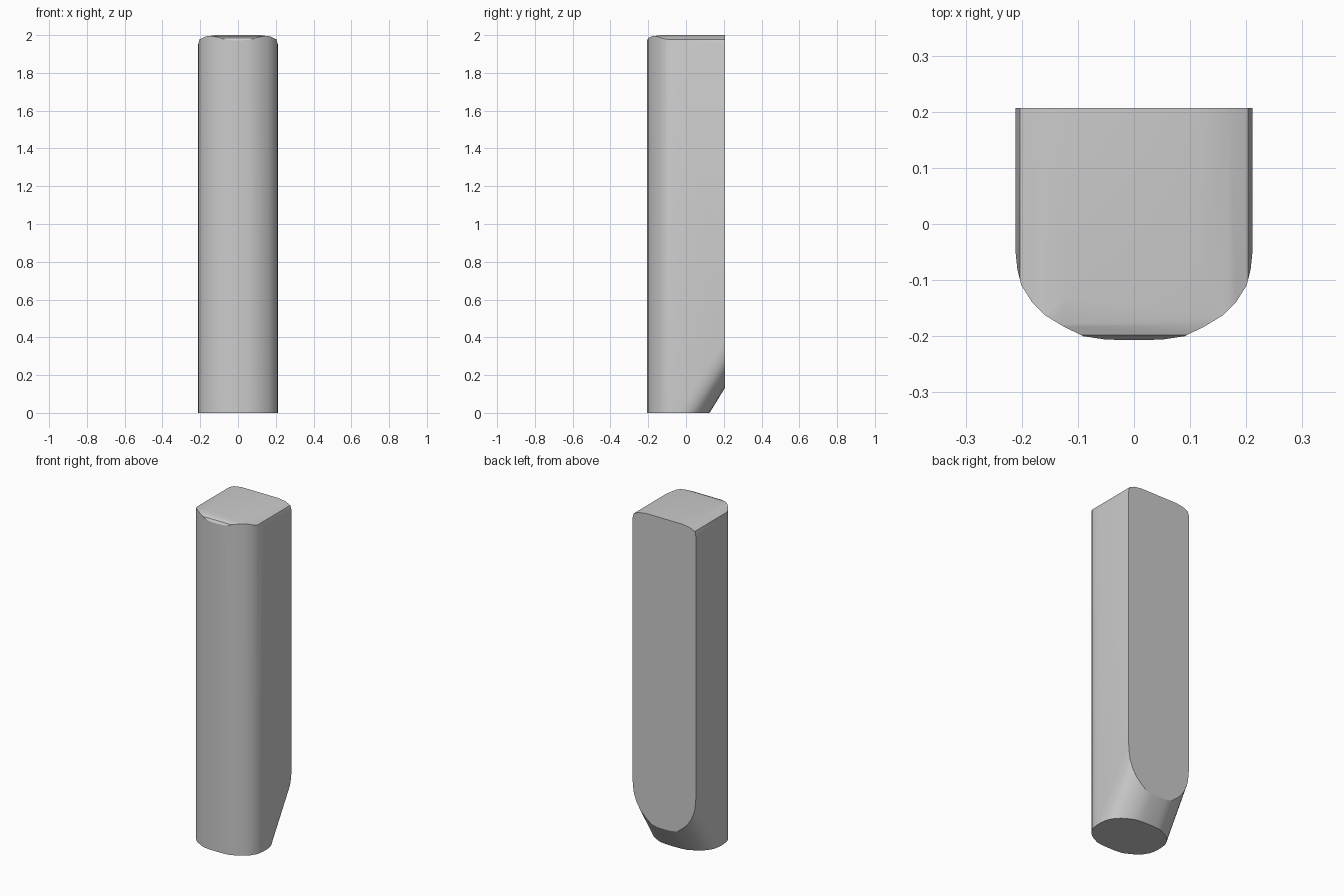
import bpy, bmesh
from mathutils import Vector

if "Cube" in bpy.data.objects:
    bpy.data.objects.remove(bpy.data.objects["Cube"])

# Rounded foot outline: one quarter, mirrored in x and about y = YC
YC, BACK, TOP = -0.041, 0.207, 2.0
quarter = [(0.211, 0.01), (0.208, 0.039), (0.201, 0.068), (0.182, 0.098),
           (0.158, 0.122), (0.125, 0.142), (0.09, 0.159), (0.05, 0.165), (0, 0.166)]
outline = {(sx * x, YC + sy * y) for x, y in quarter for sx in (1, -1) for sy in (1, -1)}

bm = bmesh.new()
# Hull of the foot swept up and slanted backwards
for x, y in outline:
    for dy, z in ((0, 0), (0, TOP), (0.5, 0.815), (0.5, TOP)):
        bm.verts.new((x, y + dy, z))
hull = bmesh.ops.convex_hull(bm, input=bm.verts)
junk = [v for v in set(hull["geom_interior"] + hull["geom_unused"])
        if isinstance(v, bmesh.types.BMVert)]
bmesh.ops.delete(bm, geom=junk, context='VERTS')


def slice_off(point, normal):
    """Cut away everything beyond a plane and cap the opening."""
    cut = bmesh.ops.bisect_plane(bm, geom=bm.verts[:] + bm.edges[:] + bm.faces[:],
                                 dist=1e-6, plane_co=point, plane_no=Vector(normal).normalized(),
                                 clear_outer=True)
    edges = [e for e in bm.edges if e.is_boundary]
    if edges:
        bmesh.ops.holes_fill(bm, edges=edges, sides=0)


# Flat back
slice_off((0, BACK, 0), (0, 1, 0))

# Rounded shoulders on both sides of the top
side = [(0.211, 1.95), (0.203, 1.978), (0.17, 1.993), (0.12, 2.0)]
for (x0, z0), (x1, z1) in zip(side, side[1:]):
    for s in (1, -1):
        slice_off((s * x0, 0, z0), (s * (z1 - z0), 0, x0 - x1))

# Rounded front edge of the top
front = [(-0.207, 1.972), (-0.198, 1.986), (-0.178, 1.994), (-0.13, 2.0)]
for (y0, z0), (y1, z1) in zip(front, front[1:]):
    slice_off((0, y0, z0), (0, -(z1 - z0), y1 - y0))

bmesh.ops.remove_doubles(bm, verts=bm.verts, dist=1e-5)
bmesh.ops.dissolve_limit(bm, angle_limit=0.01, verts=bm.verts, edges=bm.edges)
bmesh.ops.recalc_face_normals(bm, faces=bm.faces)

mesh = bpy.data.meshes.new("post")
bm.to_mesh(mesh)
bm.free()
post = bpy.data.objects.new("post", mesh)
bpy.context.collection.objects.link(post)

# Smooth rounded sides, crisp flat back and foot
bpy.context.view_layer.objects.active = post
post.select_set(True)
bpy.ops.object.shade_smooth_by_angle(angle=0.52)
